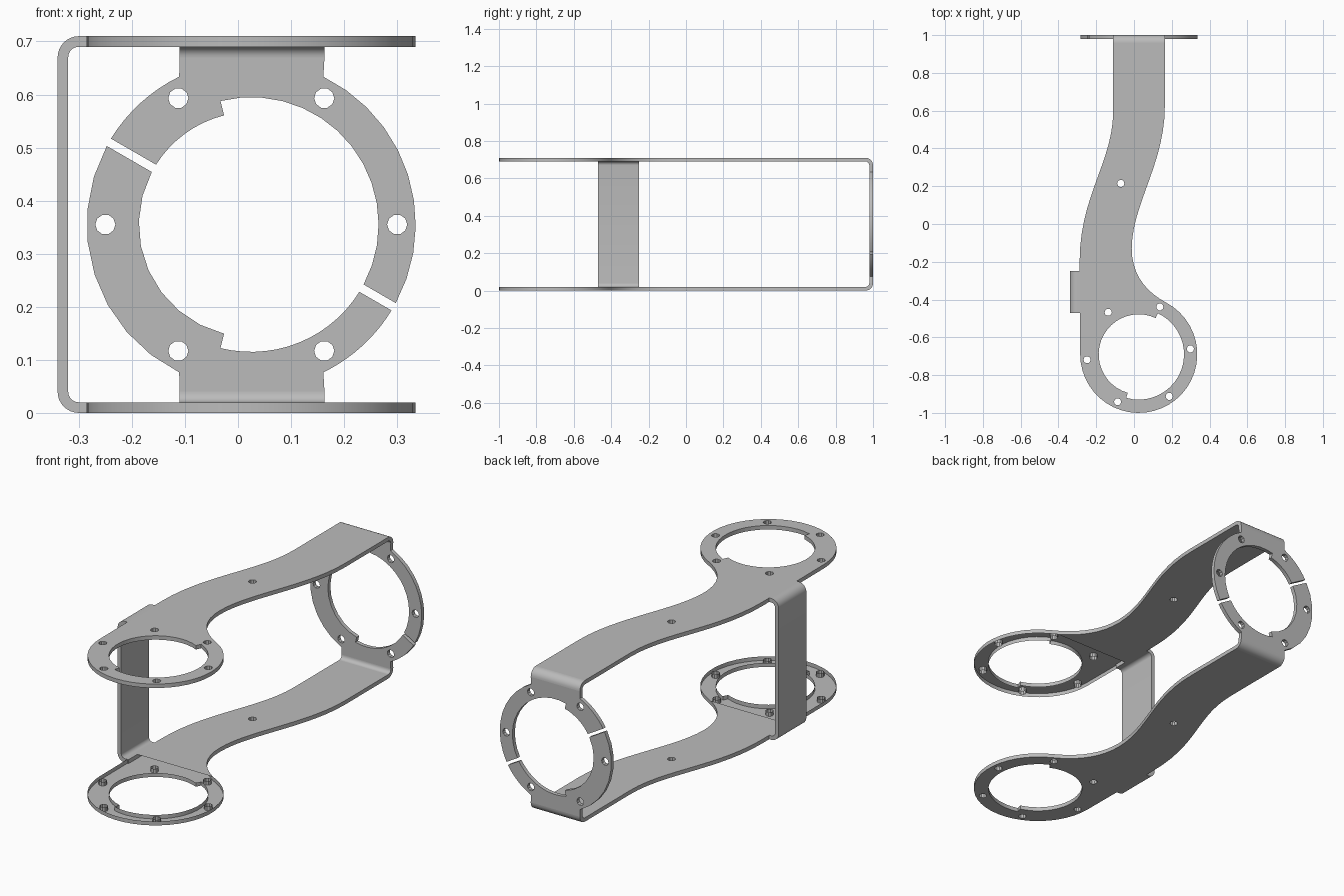
import bpy, bmesh
from math import sin, cos, asin, radians
from mathutils import Matrix, Vector
from mathutils.geometry import interpolate_bezier

if "Cube" in bpy.data.objects:
    bpy.data.objects.remove(bpy.data.objects["Cube"])

metal = bpy.data.materials.new("grey_metal")
metal.use_nodes = True
GREY = (0.5, 0.5, 0.5, 1)
metal.diffuse_color = GREY
metal.node_tree.nodes["Principled BSDF"].inputs["Base Color"].default_value = GREY

HEIGHT, THICK, CX = 0.71, 0.02, 0.025
OUTER, WIDE, NARROW, BOLT = 0.31, 0.24, 0.212, 0.275
TAB = (-0.11, 0.163)          # width of the arm where it meets the end plate
BEND = 0.04                   # outer radius of the folded corners
UPRIGHT = Matrix.Rotation(radians(90), 4, "X")                     # profile in x, z
SIDEWAYS = Matrix(((0, 0, 1), (1, 0, 0), (0, 1, 0))).to_4x4()      # profile in y, z


def arc(center, r, a, b, n):
    angles = [radians(a + (b - a) * i / n) for i in range(n + 1)]
    return [(center[0] + r * cos(t), center[1] + r * sin(t)) for t in angles]


def hole(x, y, r=0.019):
    return arc((x, y), r, 0, 324, 9)


def bolt_holes(center, offset):
    return [hole(*arc(center, BOLT, offset + k * 60, 0, 1)[0]) for k in range(6)]


def bezier(*pts, n=10):
    p = [Vector((x, y, 0)) for x, y in pts]
    return [(v.x, v.y) for v in interpolate_bezier(*p, n)]


def sheet(name, loops, depth, matrix, open_side=0):
    """Extrude flat outlines with holes; open_side drops one cap of the ring."""
    curve = bpy.data.curves.new(name, "CURVE")
    curve.dimensions, curve.fill_mode, curve.extrude = "2D", "BOTH", depth / 2
    for loop in loops:
        spline = curve.splines.new("POLY")
        spline.points.add(len(loop) - 1)
        for point, (x, y) in zip(spline.points, loop):
            point.co = (x, y, 0, 1)
        spline.use_cyclic_u = True
    temp = bpy.data.objects.new(name + "_outline", curve)
    bpy.context.collection.objects.link(temp)
    graph = bpy.context.evaluated_depsgraph_get()
    mesh = bpy.data.meshes.new_from_object(temp.evaluated_get(graph))
    bpy.data.objects.remove(temp)

    bm = bmesh.new()
    bm.from_mesh(mesh)
    bmesh.ops.remove_doubles(bm, verts=bm.verts, dist=0.0002)
    bmesh.ops.recalc_face_normals(bm, faces=bm.faces)
    if open_side:
        bmesh.ops.bisect_plane(bm, geom=bm.verts[:] + bm.edges[:] + bm.faces[:],
                               plane_co=(0, -0.4, 0), plane_no=(0, 1, 0))
        inner = [f for f in bm.faces if f.normal.z * open_side > 0.9
                 and f.calc_center_median().y < -0.4]
        bmesh.ops.delete(bm, geom=inner, context="FACES")
    bm.to_mesh(mesh)
    bm.free()
    mesh.materials.clear()
    mesh.materials.append(metal)
    obj = bpy.data.objects.new(name, mesh)
    obj.matrix_world = matrix
    bpy.context.collection.objects.link(obj)
    bpy.ops.object.select_all(action="DESELECT")
    obj.select_set(True)
    bpy.context.view_layer.objects.active = obj
    bpy.ops.object.shade_smooth_by_angle(angle=radians(30))


# Two curved arms, each ending in a ring at the front
ring = (CX, -0.69)
end = 1 - BEND
arm = [(TAB[0], end), (TAB[1], end)]
arm += bezier((TAB[1], 0.62), (TAB[1], 0.32), (-0.012, 0.1), (-0.012, -0.13), n=14)
arm += bezier((-0.012, -0.13), (-0.012, -0.27), (0.065, -0.36),
              arc(ring, OUTER, 62, 0, 1)[0])[1:]
arm += arc(ring, OUTER, 62, -180, 30)[1:]
arm += bezier((-0.288, -0.2), (-0.288, 0.15), (TAB[0], 0.33), (TAB[0], 0.6), n=14)
opening = arc(ring, WIDE, 65, -106, 20) + arc(ring, NARROW, -106, -295, 22)
cutouts = [opening, hole(-0.07, 0.215)] + bolt_holes(ring, 6)
for name, z, inside in (("lower_arm", THICK / 2, 1),
                        ("upper_arm", HEIGHT - THICK / 2, -1)):
    sheet(name, [arm] + cutouts, THICK, Matrix.Translation((0, 0, z)), inside)

# Rear end plate: two half rings parted by a slanted slit, each with a tab
hub = (CX, HEIGHT / 2)
SLIT, STEP, SHOULDER = 0.008, 104, 64


def half_ring(side):
    start, stop = (150, -30) if side > 0 else (-210, -30)

    def gap(r):
        return side * asin(SLIT / r) * 57.3

    edge = HEIGHT / 2 + side * (HEIGHT / 2 - BEND)
    loop = arc(hub, OUTER, start - gap(OUTER), side * (180 - SHOULDER), 8)
    loop += [(TAB[0], edge), (TAB[1], edge)]
    loop += arc(hub, OUTER, side * SHOULDER, stop + gap(OUTER), 10)
    loop += arc(hub, WIDE, stop + gap(WIDE), side * STEP, 14)
    loop += arc(hub, NARROW, side * STEP, start - gap(NARROW), 8)
    return loop


bolts = bolt_holes(hub, 0)
for name, side in (("rear_plate_upper", 1), ("rear_plate_lower", -1)):
    mine = [b for b in bolts
            if ((b[0][0] - CX) * 0.5 + (b[0][1] - hub[1]) * 0.866) * side > 0]
    sheet(name, [half_ring(side)] + mine, THICK,
          Matrix.Translation((0, 1 - THICK / 2, 0)) @ UPRIGHT)

# Folded corners joining the arms to the rear plate
middle = (TAB[0] + TAB[1]) / 2
for name, z, a, b in (("rear_bend_upper", HEIGHT - BEND, 0, 90),
                      ("rear_bend_lower", BEND, 0, -90)):
    fold = arc((end, z), BEND, a, b, 8) + arc((end, z), BEND - THICK, b, a, 8)
    sheet(name, [fold], TAB[1] - TAB[0],
          Matrix.Translation((middle, 0, 0)) @ SIDEWAYS)

# Side strut with folded ends tying the two arms together
fx = -0.34 + BEND
low, high = (fx, BEND), (fx, HEIGHT - BEND)
root = -0.28
strut = [(root, HEIGHT)] + arc(high, BEND, 90, 180, 8) + arc(low, BEND, 180, 270, 8)
strut += [(root, 0), (root, THICK)] + arc(low, BEND - THICK, 270, 180, 8)
strut += arc(high, BEND - THICK, 180, 90, 8) + [(root, HEIGHT - THICK)]
sheet("side_strut", [strut], 0.22, Matrix.Translation((0, -0.36, 0)) @ UPRIGHT)
